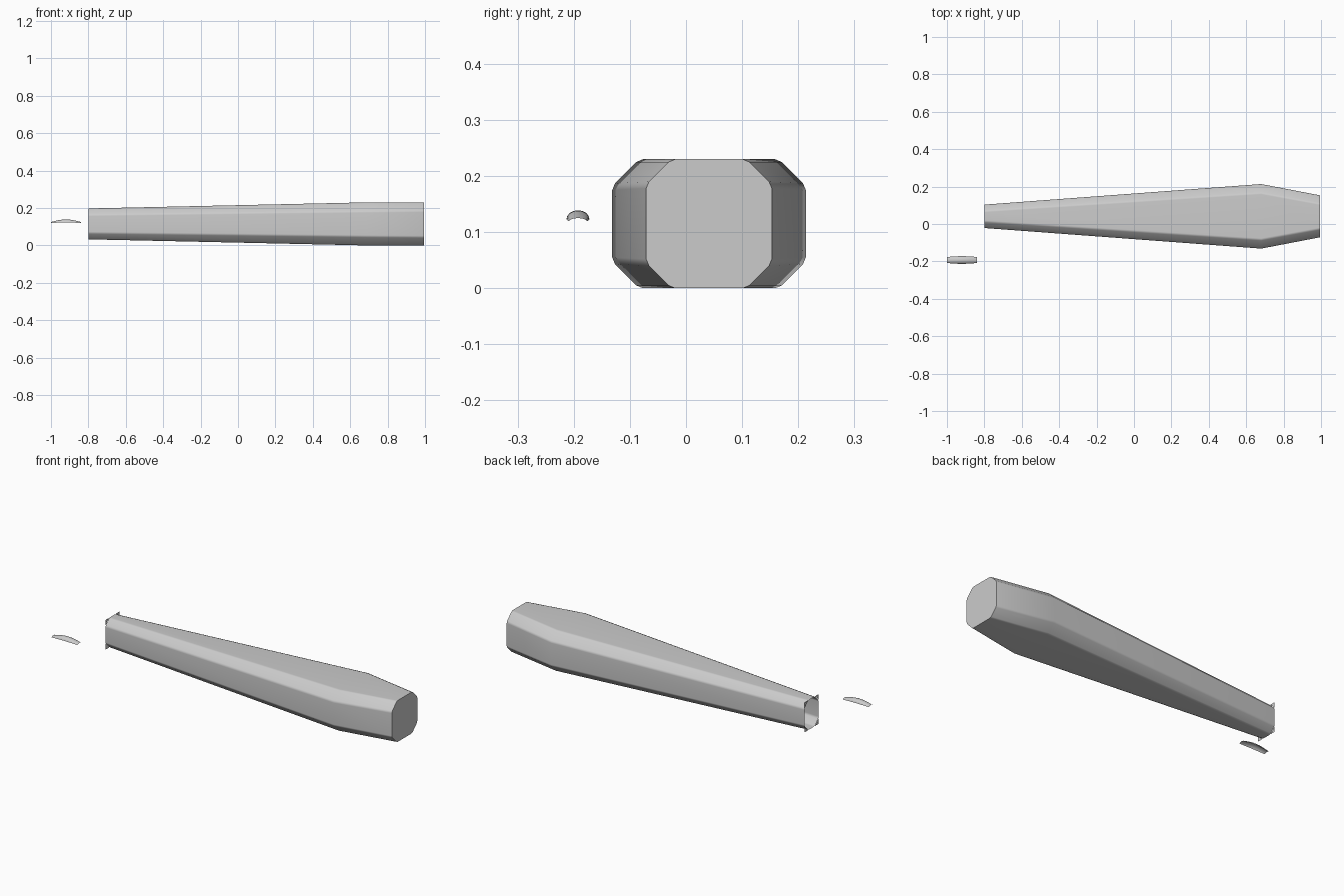
import bpy, bmesh, math
from mathutils import Vector

cube = bpy.data.objects.get("Cube")
if cube:
    bpy.data.objects.remove(cube, do_unlink=True)

grey = bpy.data.materials.new("plain_grey")
grey.use_nodes = True
colour = (0.6, 0.6, 0.6, 1)
grey.diffuse_color = colour
grey.node_tree.nodes["Principled BSDF"].inputs["Base Color"].default_value = colour

MID_Y, MID_Z = 0.041, 0.115


def section(x, width, height, cut):
    """Octagon with softly rounded corners, across the long axis."""
    w, h = width / 2, height / 2
    corners = [(w, h - cut), (w - cut, h), (cut - w, h), (-w, h - cut),
               (-w, cut - h), (cut - w, -h), (w - cut, -h), (w, cut - h)]
    pts = [Vector((x, MID_Y + y, MID_Z + z)) for y, z in corners]
    out = []
    for i, p in enumerate(pts):
        for q in (pts[i - 1], pts[(i + 1) % 8]):
            out.append(p + (q - p).normalized() * 0.007)
    return out


def loft(name, rings, closed=True, cap_last=False, cap_first=False):
    bm = bmesh.new()
    loops = [[bm.verts.new(p) for p in ring] for ring in rings]
    n = len(loops[0])
    for a, b in zip(loops, loops[1:]):
        for i in range(n if closed else n - 1):
            j = (i + 1) % n
            bm.faces.new((a[i], a[j], b[j], b[i]))
    if cap_last:
        bm.faces.new(loops[-1])
    if cap_first:
        bm.faces.new(loops[0])
    bmesh.ops.recalc_face_normals(bm, faces=bm.faces)
    return finish(name, bm)


def finish(name, bm):
    mesh = bpy.data.meshes.new(name)
    bm.to_mesh(mesh)
    bm.free()
    mesh.materials.append(grey)
    obj = bpy.data.objects.new(name, mesh)
    bpy.context.collection.objects.link(obj)
    return obj


def smooth(obj, degrees):
    bpy.ops.object.select_all(action='DESELECT')
    obj.select_set(True)
    bpy.context.view_layer.objects.active = obj
    bpy.ops.object.shade_smooth_by_angle(angle=math.radians(degrees))


# Long tapering shell, open at its narrow end
shell = loft("tapered_shell", [section(-0.8, 0.125, 0.165, 0.034),
                               section(0.68, 0.345, 0.23, 0.048),
                               section(0.995, 0.224, 0.23, 0.045)], cap_last=True)
smooth(shell, 30)
shell.modifiers.new("even_shading", 'WEIGHTED_NORMAL').keep_sharp = True

# Thin torn flaps at the corners of the open rim
bm = bmesh.new()
for sy in (-1, 1):
    for sz in (-1, 1):
        flap = [(0.0625, 0.0485), (0.0625, 0.0825), (0.0285, 0.0825), (0.048, 0.068)]
        bm.faces.new([bm.verts.new((-0.8, MID_Y + sy * y, MID_Z + sz * z))
                      for y, z in flap])
finish("rim_flaps", bm)

# Small loose sliver: a thin arched shell, open below
rings = []
for i in range(9):
    t = i / 8
    bow = math.sin(math.pi * t)
    half = 0.016 + 0.0045 * bow
    base = 0.119 + 0.004 * bow
    rings.append([(-1 + 0.16 * t, -0.1925 + half * math.cos(a),
                   base + (0.006 + 0.01 * bow) * math.sin(a))
                  for a in (math.pi * k / 8 for k in range(9))])
sliver = loft("loose_sliver", rings, closed=False)
smooth(sliver, 40)
